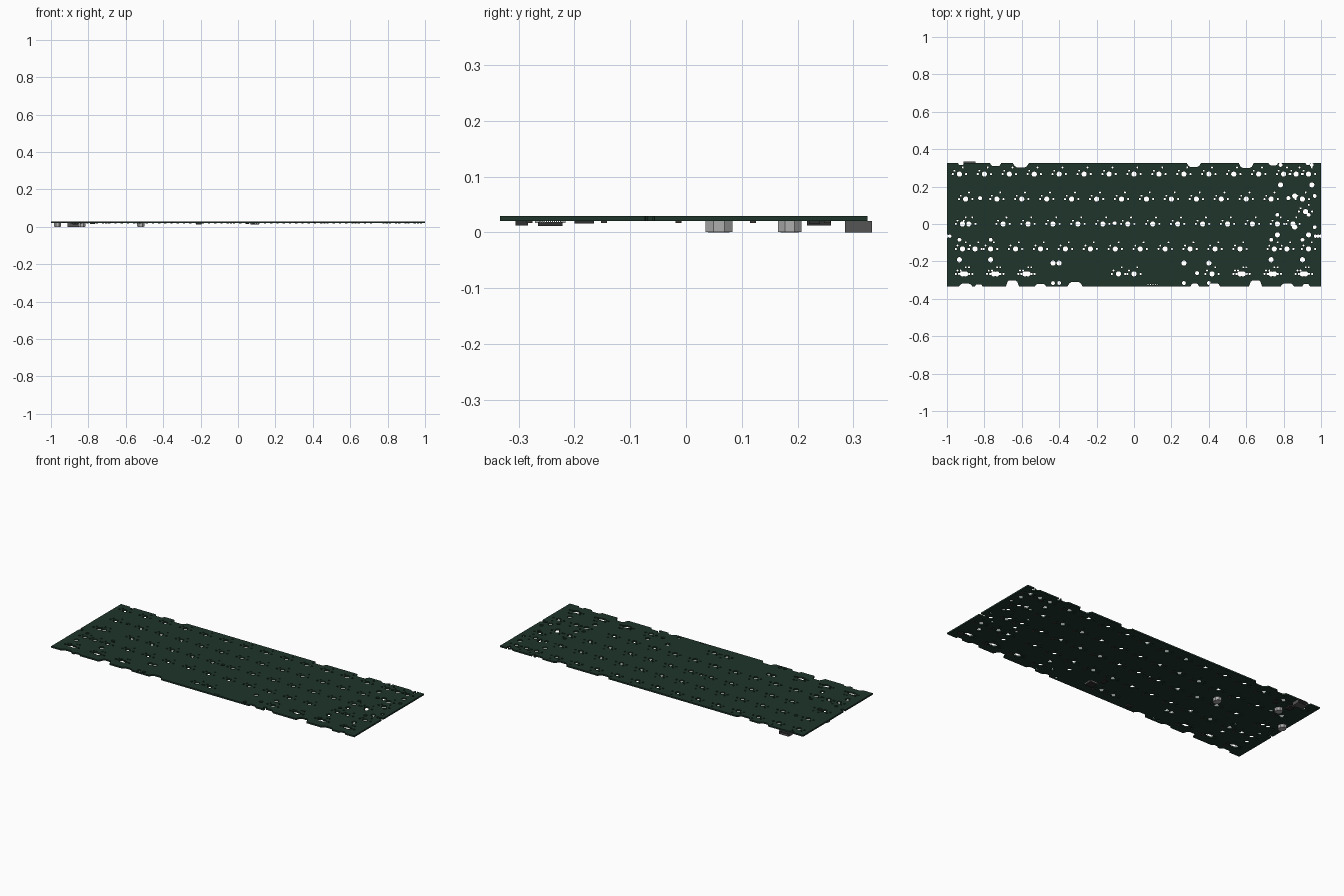
import bpy, bmesh, math
from mathutils import Vector
from mathutils.geometry import delaunay_2d_cdt

if "Cube" in bpy.data.objects:
    bpy.data.objects.remove(bpy.data.objects["Cube"])

U = 2 / 15                      # one key pitch
MM = 2 / 285.75
Z0, Z1 = 0.020, 0.029           # board underside / top


def mat(name, c):
    m = bpy.data.materials.new(name)
    m.diffuse_color = (*c, 1)
    m.use_nodes = True
    m.node_tree.nodes["Principled BSDF"].inputs["Base Color"].default_value = m.diffuse_color
    return m


GREEN = mat("board_green", (0.013, 0.035, 0.023))
BLACK = mat("package_black", (0.03, 0.03, 0.03))
STEEL = mat("connector_steel", (0.09, 0.09, 0.09))
LIGHT = mat("socket_grey", (0.42, 0.42, 0.42))
BROWN = mat("component_brown", (0.05, 0.04, 0.035))


def finish(bm, name, m):
    bmesh.ops.recalc_face_normals(bm, faces=bm.faces)
    me = bpy.data.meshes.new(name)
    bm.to_mesh(me)
    bm.free()
    me.materials.append(m)
    o = bpy.data.objects.new(name, me)
    bpy.context.collection.objects.link(o)
    return o


def box(bm, x0, x1, y0, y1, z0, z1):
    vs = bmesh.ops.create_cube(bm, size=1)["verts"]
    for v in vs:
        v.co = Vector((x0 + (v.co.x + .5) * (x1 - x0), y0 + (v.co.y + .5) * (y1 - y0),
                       z0 + (v.co.z + .5) * (z1 - z0)))


holes = []


def hole(x, y, r, n=12):
    holes.append([(x + r * math.cos(2 * math.pi * (i + .5) / n),
                   y + r * math.sin(2 * math.pi * (i + .5) / n)) for i in range(n)])


def switch(x, y, rot=False):
    # centre post, two guide pins, two contact pins
    s = -1 if rot else 1
    hole(x, y, 2 * MM, 16)
    for dx in (-5.08, 5.08):
        hole(x + dx * MM, y, 0.85 * MM, 10)
    hole(x - s * 3.81 * MM, y + s * 2.54 * MM, 0.75 * MM, 8)
    hole(x + s * 2.54 * MM, y + s * 5.08 * MM, 0.75 * MM, 8)


def stab(x, y, half, flip=1, upright=False):
    for s in (-half, half):
        for d, r in ((7 * MM, 1.5 * MM), (-8.24 * MM, 2 * MM)):
            if upright:
                hole(x + d, y + s, r)
            else:
                hole(x + s, y + flip * d, r)


# key positions per row: (y, first regular key x, count, extra key centres)
ROWS = [(2 * U, -0.9333, 13, (0.80, 0.867, 0.933)),
        (U, -0.7333, 12, (-0.90, 0.90)),
        (0, -0.70, 11, (-0.917, -0.883, 0.767, 0.85)),
        (-U, -0.6333, 10, (-0.917, -0.85, -0.767, 0.75, 0.817, 0.933)),
        (-2 * U, 0, 1, (-0.917, -0.90, -0.75, -0.733, -0.583, -0.567, -0.083,
                        0.417, 0.567, 0.583, 0.733, 0.75, 0.90, 0.917))]
diodes = []
for y, x0, n, extra in ROWS:
    for x in [x0 + i * U for i in range(n)] + list(extra):
        switch(x, y)
        diodes.append((x, y))
switch(0.917, U / 2)

S = 11.94 * MM
stab(0.867, 2 * U, S)
stab(0.85, 0, S)
stab(-0.85, -U, S)
stab(0.817, -U, S)
stab(0.917, U / 2, S, upright=True)
stab(-0.083, -2 * U, 0.35, flip=-1)
stab(0, -2 * U, 0.40, flip=-1)

# mounting holes and side slots
for x, y in ((-0.823, 0.138), (0.825, 0.138), (-0.103, 0.004), (0.337, -0.263)):
    hole(x, y, 0.011)
for s in (-1, 1):
    for d in (0.97, 0.985, 1.0):
        if s < 0 and d < 0.98:
            continue
        hole(s * d, -0.065, 0.009)
# header pins by the front edge
for i in range(5):
    hole(0.075 + i * 0.013, -0.324, 0.003, 6)


def notch(x, edge, w, d):
    # tapered cut in the front or back edge
    s = 1 if edge > 0 else -1
    h = w / 2
    holes.append([(x - h, edge + s * .02), (x - h, edge), (x - h * .75, edge - s * d * .75),
                  (x - h * .5, edge - s * d), (x + h * .5, edge - s * d),
                  (x + h * .75, edge - s * d * .75), (x + h, edge), (x + h, edge + s * .02)])


YB, YF = 0.325, -0.333
for x, w, d in ((-0.925, .03, .01), (-0.74, .06, .016), (-0.605, .085, .022), (0.32, .075, .02),
                (0.60, .08, .025), (0.745, .05, .012), (0.93, .025, .01)):
    notch(x, YB, w, d)
for x, w, d in ((-0.90, .07, .014), (-0.83, .04, .01), (-0.65, .07, .032), (-0.50, .06, .013),
                (-0.315, .08, .022), (0.325, .045, .014), (0.43, .06, .016), (0.65, .07, .032),
                (0.82, .07, .015), (0.92, .04, .012)):
    notch(x, YF, w, d)

# circuit board: outline minus holes, then thickened
polys = [[(-1, YF), (1, YF), (1, YB), (-1, YB)]] + holes
pts, faces = [], []
for p in polys:
    a = sum((p[i][0] * p[(i + 1) % len(p)][1] - p[(i + 1) % len(p)][0] * p[i][1]) for i in range(len(p)))
    p = p if a > 0 else p[::-1]
    faces.append(list(range(len(pts), len(pts) + len(p))))
    pts += [Vector(q) for q in p]
co, _, tris, _, _, orig = delaunay_2d_cdt(pts, [], faces, 1, 1e-6)
bm = bmesh.new()
vs = [bm.verts.new((c.x, c.y, Z0)) for c in co]
for t, o in zip(tris, orig):
    if list(o) == [0]:
        bm.faces.new([vs[i] for i in t])
bmesh.ops.delete(bm, geom=[v for v in bm.verts if not v.link_faces], context="VERTS")
ext = bmesh.ops.extrude_face_region(bm, geom=bm.faces[:], use_keep_orig=True)
for g in ext["geom"]:
    if isinstance(g, bmesh.types.BMVert):
        g.co.z = Z1
finish(bm, "circuit_board", GREEN)

# diodes on the underside, one per key
bm = bmesh.new()
for x, y in diodes:
    dx = min(x + 0.045, 0.985)
    box(bm, dx - .006, dx + .006, y - .019, y - .008, 0.0165, Z0)
finish(bm, "diodes", BROWN)

# usb connector: hollow shell with tongue
bm = bmesh.new()
X0, X1, Y0, Y1 = -0.912, -0.848, 0.285, 0.3335
box(bm, X0, X1, Y0, Y1, 0, .003)
box(bm, X0, X1, Y0, Y1, .017, Z0)
box(bm, X0, X0 + .004, Y0, Y1, .003, .017)
box(bm, X1 - .004, X1, Y0, Y1, .003, .017)
box(bm, X0 + .004, X1 - .004, Y0, Y0 + .005, .003, .017)
box(bm, X0 + .012, X1 - .012, Y0 + .005, Y1 - .006, .008, .012)
finish(bm, "usb_connector", STEEL)

# round-cornered sockets on the underside
for i, (x, y, w, d) in enumerate(((-0.965, .059, .04, .048), (-0.835, .186, .04, .042),
                                  (-0.52, .059, .04, .048))):
    bm = bmesh.new()
    for k, za, zb in ((1, 0.001, Z0), (.8, 0, .012)):
        c = bmesh.ops.create_cone(bm, segments=8, cap_ends=True, radius1=k * .54, radius2=k * .54, depth=1)
        for v in c["verts"]:
            a = math.atan2(v.co.y, v.co.x) + math.pi / 8
            v.co = Vector((x + w * k * .54 * math.cos(a), y + d * k * .54 * math.sin(a),
                           za if v.co.z < 0 else zb))
    finish(bm, f"socket_{i + 1}", LIGHT)

# controller chip with leads, and small chips
bm = bmesh.new()
box(bm, 0.068, 0.112, -0.265, -0.221, 0.011, Z0 - .001)
box(bm, -0.885, -0.855, 0.217, 0.26, 0.012, Z0)
box(bm, -0.225, -0.195, -0.305, -0.283, 0.012, Z0)
box(bm, 0.04, 0.06, -0.20, -0.165, 0.016, Z0)
box(bm, -0.79, -0.765, 0.22, 0.24, 0.015, Z0)
finish(bm, "chips", BLACK)
bm = bmesh.new()
for i in range(11):
    t = -0.018 + i * .0036
    for s in (-1, 1):
        box(bm, .09 + t - .001, .09 + t + .001, -.243 + s * .0235 - .004, -.243 + s * .0235 + .004, .017, Z0)
        box(bm, .09 + s * .0235 - .004, .09 + s * .0235 + .004, -.243 + t - .001, -.243 + t + .001, .017, Z0)
finish(bm, "chip_leads", LIGHT)
